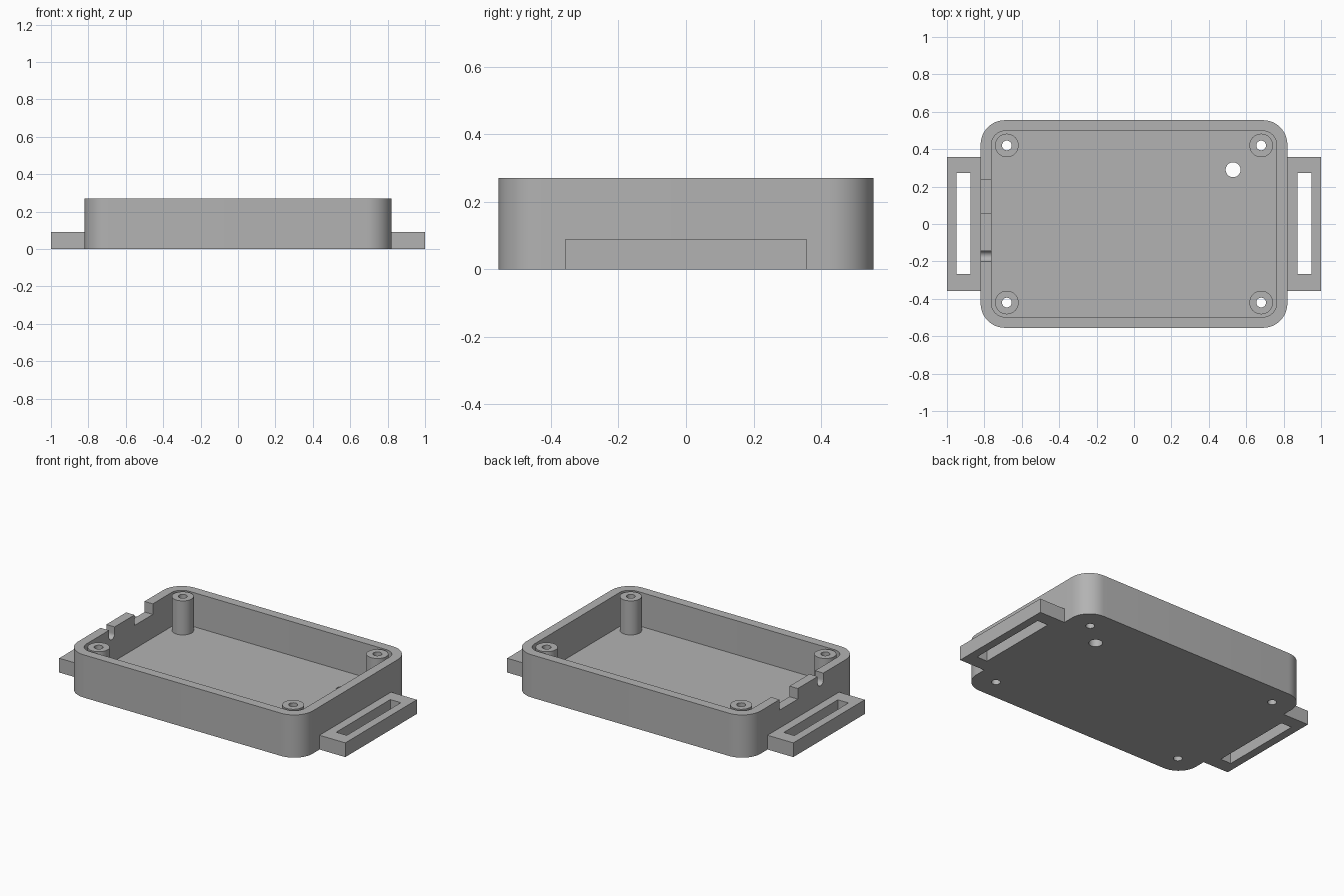
import bpy, bmesh
from math import sin, cos, pi

cube = bpy.data.objects.get("Cube")
if cube:
    bpy.data.objects.remove(cube, do_unlink=True)

grey = bpy.data.materials.new("grey plastic")
grey.use_nodes = True
GREY = (0.45, 0.45, 0.45, 1)
grey.diffuse_color = GREY
grey.node_tree.nodes["Principled BSDF"].inputs["Base Color"].default_value = GREY

HEIGHT, FLOOR = 0.27, 0.055
HALF_X, HALF_Y, WALL = 0.82, 0.555, 0.058


def prism(name, outline, z0, z1):
    """Extrude a flat counter-clockwise outline from z0 to z1."""
    bm = bmesh.new()
    face = bm.faces.new([bm.verts.new((x, y, z0)) for x, y in outline])
    top = bmesh.ops.extrude_face_region(bm, geom=[face])["geom"]
    bmesh.ops.translate(bm, vec=(0, 0, z1 - z0),
                        verts=[v for v in top if isinstance(v, bmesh.types.BMVert)])
    bmesh.ops.recalc_face_normals(bm, faces=bm.faces)
    mesh = bpy.data.meshes.new(name)
    bm.to_mesh(mesh)
    bm.free()
    mesh.materials.append(grey)
    obj = bpy.data.objects.new(name, mesh)
    bpy.context.collection.objects.link(obj)
    return obj


def rounded(hx, hy, r, steps=12):
    pts = []
    for q, (sx, sy) in enumerate([(1, 1), (-1, 1), (-1, -1), (1, -1)]):
        for i in range(steps + 1):
            a = (q + i / steps) * pi / 2
            pts.append((sx * (hx - r) + r * cos(a), sy * (hy - r) + r * sin(a)))
    return pts


def circle(x, y, r, n=32):
    return [(x + r * cos(2 * pi * i / n), y + r * sin(2 * pi * i / n)) for i in range(n)]


def rect(x0, x1, y0, y1):
    return [(x0, y0), (x1, y0), (x1, y1), (x0, y1)]


def combine(target, other, operation):
    """Apply a boolean and discard the helper."""
    mod = target.modifiers.new("boolean", 'BOOLEAN')
    mod.operation, mod.object, mod.solver = operation, other, 'EXACT'
    bpy.context.view_layer.objects.active = target
    bpy.ops.object.modifier_apply(modifier=mod.name)
    bpy.data.objects.remove(other, do_unlink=True)


# Open tray
case = prism("case", rounded(HALF_X, HALF_Y, 0.13), 0, HEIGHT)
cavity = prism("cavity", rounded(HALF_X - WALL, HALF_Y - WALL, 0.072), FLOOR, 0.5)
combine(case, cavity, 'DIFFERENCE')

# Screw posts with through holes
posts = [(sx * 0.68, sy * 0.42) for sx in (-1, 1) for sy in (-1, 1)]
for x, y in posts:
    combine(case, prism("post", circle(x, y, 0.063), FLOOR / 2, HEIGHT), 'UNION')
for x, y in posts:
    combine(case, prism("screw_hole", circle(x, y, 0.026), -0.1, 0.5), 'DIFFERENCE')

# Drain hole in the floor
combine(case, prism("floor_hole", circle(0.53, 0.29, 0.04), -0.1, 0.2), 'DIFFERENCE')

# Square notch and round-bottomed cable slot in the -x wall
combine(case, prism("notch", rect(-0.9, -0.755, 0.055, 0.238), 0.203, 0.5), 'DIFFERENCE')
r, y, z = 0.028, -0.172, 0.228
arch = [(0.5, y - r)] + [(z - r * sin(pi * i / 16), y - r * cos(pi * i / 16))
                         for i in range(17)] + [(0.5, y + r)]
slot = prism("slot", arch, 0.755, 0.9)
slot.rotation_euler.y = -pi / 2      # profile x becomes height, depth becomes -x
bpy.context.view_layer.update()
combine(case, slot, 'DIFFERENCE')

# Strap tabs at both ends
tabs = []
for name, s in (("right_strap_tab", -1), ("left_strap_tab", 1)):
    tab = prism(name, rect(*sorted((s * 0.81, s)), -0.357, 0.357), 0, 0.09)
    hole = prism("strap_slot", rect(*sorted((s * 0.874, s * 0.948)), -0.268, 0.272), -0.1, 0.2)
    combine(tab, hole, 'DIFFERENCE')
    tabs.append(tab)

# Smooth curved walls, crisp edges
for obj in [case] + tabs:
    bpy.ops.object.select_all(action='DESELECT')
    obj.select_set(True)
    bpy.context.view_layer.objects.active = obj
    bpy.ops.object.shade_smooth_by_angle(angle=0.6)
